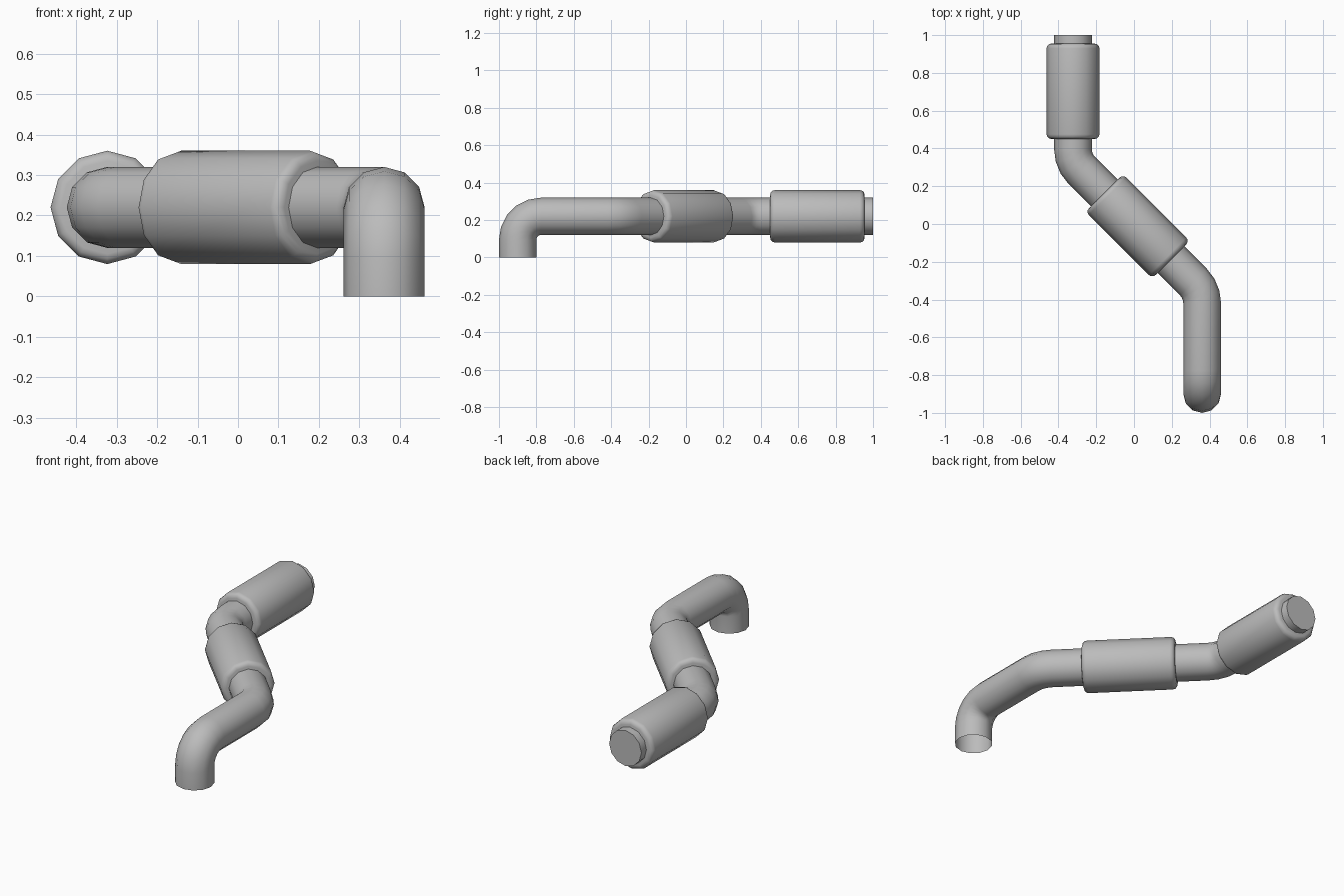
import bpy, bmesh, math
from mathutils import Vector

cube = bpy.data.objects.get("Cube")
if cube:
    bpy.data.objects.remove(cube, do_unlink=True)

SIDES = 12
PIPE_R, SLEEVE_R, ROUND = 0.1, 0.14, 0.025
AXIS_Z = 0.22

grey = bpy.data.materials.new("pipe grey")
grey.use_nodes = True
colour = (0.5, 0.5, 0.5, 1)
grey.diffuse_color = colour
grey.node_tree.nodes["Principled BSDF"].inputs["Base Color"].default_value = colour


def sweep(name, stations, cap_start, cap_end):
    """Skin rings along stations of (centre, tangent, radius)."""
    bm = bmesh.new()
    rings = []
    tangent = stations[0][1]
    side = Vector((1, 0, 0)) if abs(tangent.z) > 0.9 else Vector((0, 0, 1))
    for centre, direction, radius in stations:
        side = tangent.rotation_difference(direction) @ side
        tangent = direction
        other = tangent.cross(side)
        angles = [math.tau * i / SIDES for i in range(SIDES)]
        rings.append([bm.verts.new(centre + radius * (side * math.cos(a) + other * math.sin(a)))
                      for a in angles])
    for a, b in zip(rings, rings[1:]):
        for i in range(SIDES):
            j = (i + 1) % SIDES
            bm.faces.new((a[i], a[j], b[j], b[i]))
    if cap_start:
        bm.faces.new(rings[0][::-1])
    if cap_end:
        bm.faces.new(rings[-1])
    mesh = bpy.data.meshes.new(name)
    bm.to_mesh(mesh)
    bm.free()
    mesh.materials.append(grey)
    obj = bpy.data.objects.new(name, mesh)
    bpy.context.collection.objects.link(obj)
    bpy.ops.object.select_all(action="DESELECT")
    obj.select_set(True)
    bpy.context.view_layer.objects.active = obj
    bpy.ops.object.shade_smooth_by_angle(angle=math.radians(40))


def bend(before, corner, after, radius, steps):
    """Stations of a circular bend that rounds one corner of the path."""
    d1, d2 = (corner - before).normalized(), (after - corner).normalized()
    turn = d1.angle(d2)
    start = corner - d1 * radius * math.tan(turn / 2)
    inward = (d2 - d1 * d1.dot(d2)).normalized()
    out = []
    for i in range(steps + 1):
        a = turn * i / steps
        centre = start + radius * (d1 * math.sin(a) + inward * (1 - math.cos(a)))
        out.append((centre, d1 * math.cos(a) + inward * math.sin(a), PIPE_R))
    return out


def sleeve(name, start, end):
    """Thick collar with rounded rims."""
    axis = (end - start).normalized()
    arc = [math.pi / 2 * i / 3 for i in range(4)]
    rim = [(ROUND * (1 - math.sin(a)), SLEEVE_R - ROUND * (1 - math.cos(a))) for a in arc]
    stations = [(start + axis * d, axis, r) for d, r in reversed(rim)]
    stations += [(end - axis * d, axis, r) for d, r in rim]
    stations.sort(key=lambda s: (s[0] - start).dot(axis))
    sweep(name, stations, True, True)


# Pipe: open foot, elbow, two half bends, closed far end
path = [Vector(p) for p in ((0.361, -0.9, 0), (0.361, -0.9, AXIS_Z), (0.361, -0.354, AXIS_Z),
                            (-0.323, 0.33, AXIS_Z), (-0.323, 1, AXIS_Z))]
stations = [(path[0], Vector((0, 0, 1)), PIPE_R)]
for k, (radius, steps) in enumerate(((0.125, 5), (0.16, 3), (0.16, 3))):
    stations += bend(path[k], path[k + 1], path[k + 2], radius, steps)
stations.append((path[-1], Vector((0, 1, 0)), PIPE_R))
sweep("pipe", stations, False, True)

# Sleeves around the diagonal run and the back run
middle = (path[2] + path[3]) / 2
half = (path[3] - path[2]).normalized() * 0.25
sleeve("middle_sleeve", middle - half, middle + half)
sleeve("back_sleeve", Vector((-0.323, 0.45, AXIS_Z)), Vector((-0.323, 0.955, AXIS_Z)))
